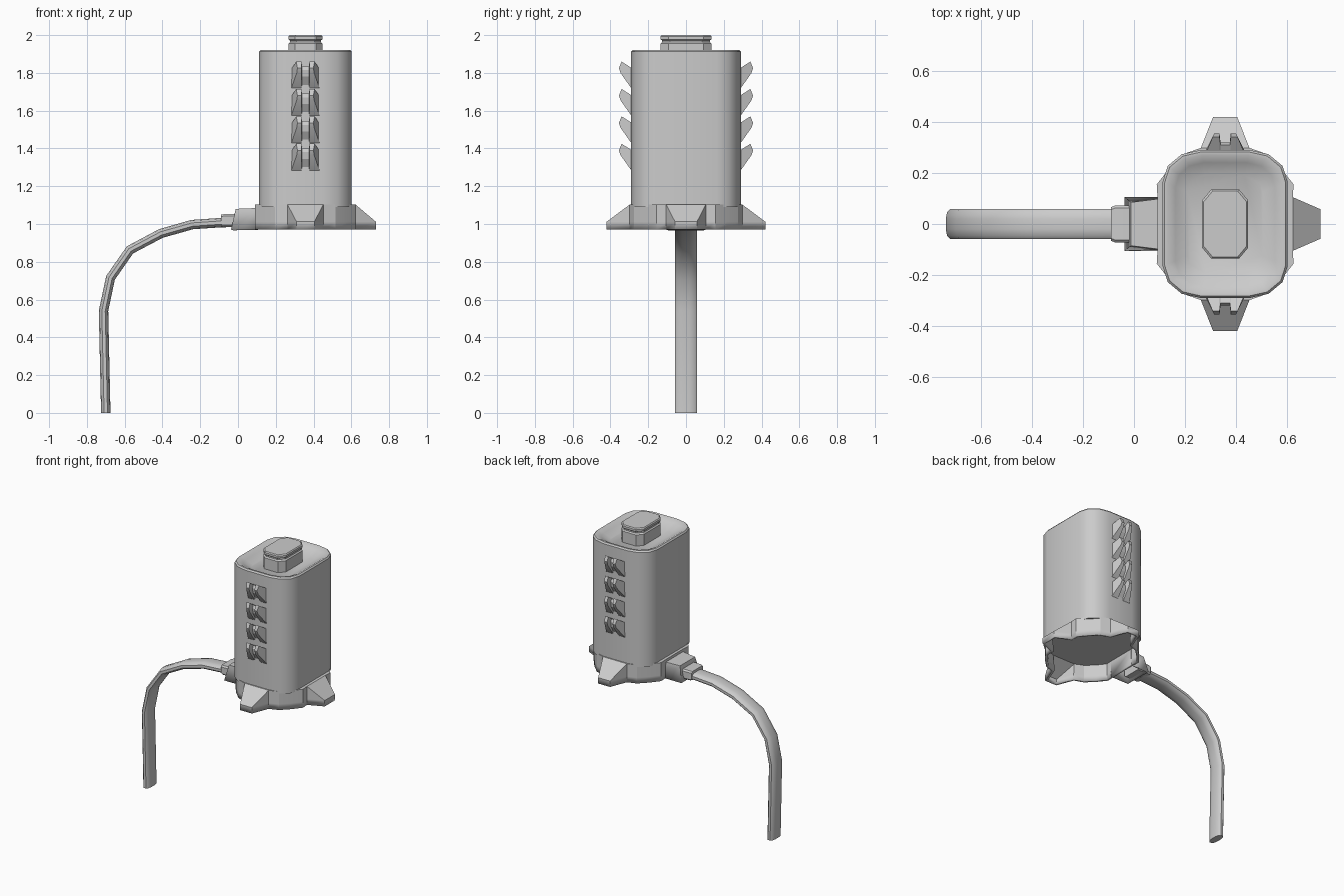
import bpy, bmesh, math
from mathutils import Vector

if "Cube" in bpy.data.objects:
    bpy.data.objects.remove(bpy.data.objects["Cube"])

CX = 0.357  # centre of the housing in x


def loft(name, rings, start=True, end=True, thick=0.0, smooth=35):
    """Skin a list of equal-length closed rings, optionally capped and thickened."""
    bm = bmesh.new()
    vs = [[bm.verts.new(p) for p in r] for r in rings]
    n = len(rings[0])
    for a, b in zip(vs, vs[1:]):
        for i in range(n):
            j = (i + 1) % n
            bm.faces.new((a[i], a[j], b[j], b[i]))
    if start:
        bm.faces.new(vs[0][::-1])
    if end:
        bm.faces.new(vs[-1])
    bmesh.ops.remove_doubles(bm, verts=bm.verts, dist=0.0005)
    bmesh.ops.recalc_face_normals(bm, faces=bm.faces)
    me = bpy.data.meshes.new(name)
    bm.to_mesh(me)
    bm.free()
    ob = bpy.data.objects.new(name, me)
    bpy.context.collection.objects.link(ob)
    if thick:
        m = ob.modifiers.new("shell", 'SOLIDIFY')
        m.thickness = thick
        m.offset = -1
    bpy.ops.object.select_all(action='DESELECT')
    ob.select_set(True)
    bpy.context.view_layer.objects.active = ob
    bpy.ops.object.shade_smooth_by_angle(angle=math.radians(smooth))
    return ob


def rounded(hx, hy, cx, cy, z, n):
    """Rectangle outline with elliptical corners of n segments."""
    pts = []
    for q, (sx, sy) in enumerate(((1, 1), (-1, 1), (-1, -1), (1, -1))):
        for k in range(n + 1):
            a = math.pi / 2 * (q + k / n)
            pts.append((CX + sx * (hx - cx) + cx * math.cos(a),
                        sy * (hy - cy) + cy * math.sin(a), z))
    return pts


# Housing with a sunken top
body_levels = [(0, 1.09), (0, 1.912), (0.008, 1.922), (0.02, 1.922),
               (0.05, 1.905), (0.098, 1.875)]
loft("housing", [rounded(0.245 - i, 0.29 - i, 0.15 - i * 0.8, 0.125 - i * 0.6, z, 3)
                 for i, z in body_levels])

# Top cap with a groove
cap_levels = [(0, 1.86), (0, 1.955), (0.008, 1.963), (0.008, 1.972),
              (0, 1.978), (0, 1.993), (0.006, 2.0)]
loft("top_cap", [rounded(0.09 - i, 0.135 - i, 0.035, 0.042, z, 1)
                 for i, z in cap_levels], smooth=20)

# Hollow base skirt: each outline corner is (bottom point, top point);
# foot tips fold back to their roots at the top
quarter = [(0.268, 0.155), (0.22, 0.216), (0.16, 0.275)]
corners = []


def foot(root_a, tip_a, tip_b, root_b):
    corners.extend([(root_a, root_a), (tip_a, root_a), (tip_b, root_b), (root_b, root_b)])


foot((0.265, -0.105), (0.373, -0.058), (0.373, 0.058), (0.265, 0.105))
corners += [(p, p) for p in quarter]
foot((0.095, 0.298), (0.047, 0.42), (-0.047, 0.42), (-0.095, 0.298))
corners += [((-x, y),) * 2 for x, y in reversed(quarter)]
corners += [((-0.265, 0.105),) * 2, ((-0.265, -0.105),) * 2]
corners += [((-x, -y),) * 2 for x, y in quarter]
foot((-0.095, -0.298), (-0.047, -0.42), (0.047, -0.42), (0.095, -0.298))
corners += [((x, -y),) * 2 for x, y in reversed(quarter)]
loft("base_skirt", [[(CX + b[0], b[1], 0.97) for b, t in corners],
                    [(CX + b[0], b[1], 1.012) for b, t in corners],
                    [(CX + t[0], t[1], 1.103) for b, t in corners]],
     start=False, thick=0.018, smooth=20)

# Cable socket on the left of the base
loft("cable_socket", [
    [(-0.037, -0.105, 0.97), (0.11, -0.105, 0.97), (0.11, 0.105, 0.97), (-0.037, 0.105, 0.97)],
    [(-0.012, -0.085, 1.08), (0.11, -0.1, 1.085), (0.11, 0.1, 1.085), (-0.012, 0.085, 1.08)]],
    start=False, thick=0.015, smooth=20)


# Cable plug
def plug_ring(x, w, h):
    return [(x, sy * (w - dy), 1.018 + sz * (h - dz)) for sy, sz, dy, dz in (
        (-1, -1, 0.01, 0), (1, -1, 0.01, 0), (1, -1, 0, 0.01), (1, 1, 0, 0.01),
        (1, 1, 0.01, 0), (-1, 1, 0.01, 0), (-1, 1, 0, 0.01), (-1, -1, 0, 0.01))]


loft("cable_plug", [plug_ring(-0.09, 0.066, 0.031), plug_ring(-0.075, 0.072, 0.034),
                    plug_ring(0.02, 0.072, 0.034)], smooth=20)

# Flat cable hanging down
path = [Vector(p) for p in ((-0.06, 1.008), (-0.11, 1.006), (-0.243, 0.997), (-0.408, 0.95),
                            (-0.572, 0.863), (-0.675, 0.715), (-0.712, 0.54), (-0.70, 0.0))]
section = [(0.058, 0.009), (0.046, 0.02), (0.02, 0.025), (-0.02, 0.025), (-0.046, 0.02),
           (-0.058, 0.009), (-0.058, -0.009), (-0.046, -0.02), (-0.02, -0.025),
           (0.02, -0.025), (0.046, -0.02), (0.058, -0.009)]
cable_rings = []
for i, p in enumerate(path):
    d = (path[min(i + 1, len(path) - 1)] - path[max(i - 1, 0)]).normalized()
    nrm = Vector((1, 0)) if i == len(path) - 1 else Vector((-d.y, d.x))
    cable_rings.append([(p.x + nrm.x * t, w, p.y + nrm.y * t) for w, t in section])
loft("cable", cable_rings, smooth=45)

# Notched louvres, four on the front and four on the back
full = [(-0.01, -0.04), (0.052, 0.0), (0.066, -0.035), (0.058, -0.06), (0.0, -0.142), (-0.01, -0.142)]
notch = [(-0.01, -0.04), (0.02, -0.025), (0.03, -0.045), (0.026, -0.08), (0.0, -0.125), (-0.01, -0.142)]


def louvre_ring(x_root, x_tip, profile, side, z):
    return [(CX + x_root + (x_tip - x_root) * max(d, 0) / 0.066, side * (0.289 + d), z + h)
            for d, h in profile]


for label, side in (("front", -1), ("back", 1)):
    for i in range(4):
        z = 1.86 - 0.145 * i
        stations = [(-0.075, -0.042, full), (-0.022, -0.022, full), (-0.018, -0.018, notch),
                    (0.018, 0.018, notch), (0.022, 0.022, full), (0.075, 0.042, full)]
        loft(f"{label}_louvre_{i + 1}",
             [louvre_ring(a, b, pr, side, z) for a, b, pr in stations], smooth=20)
